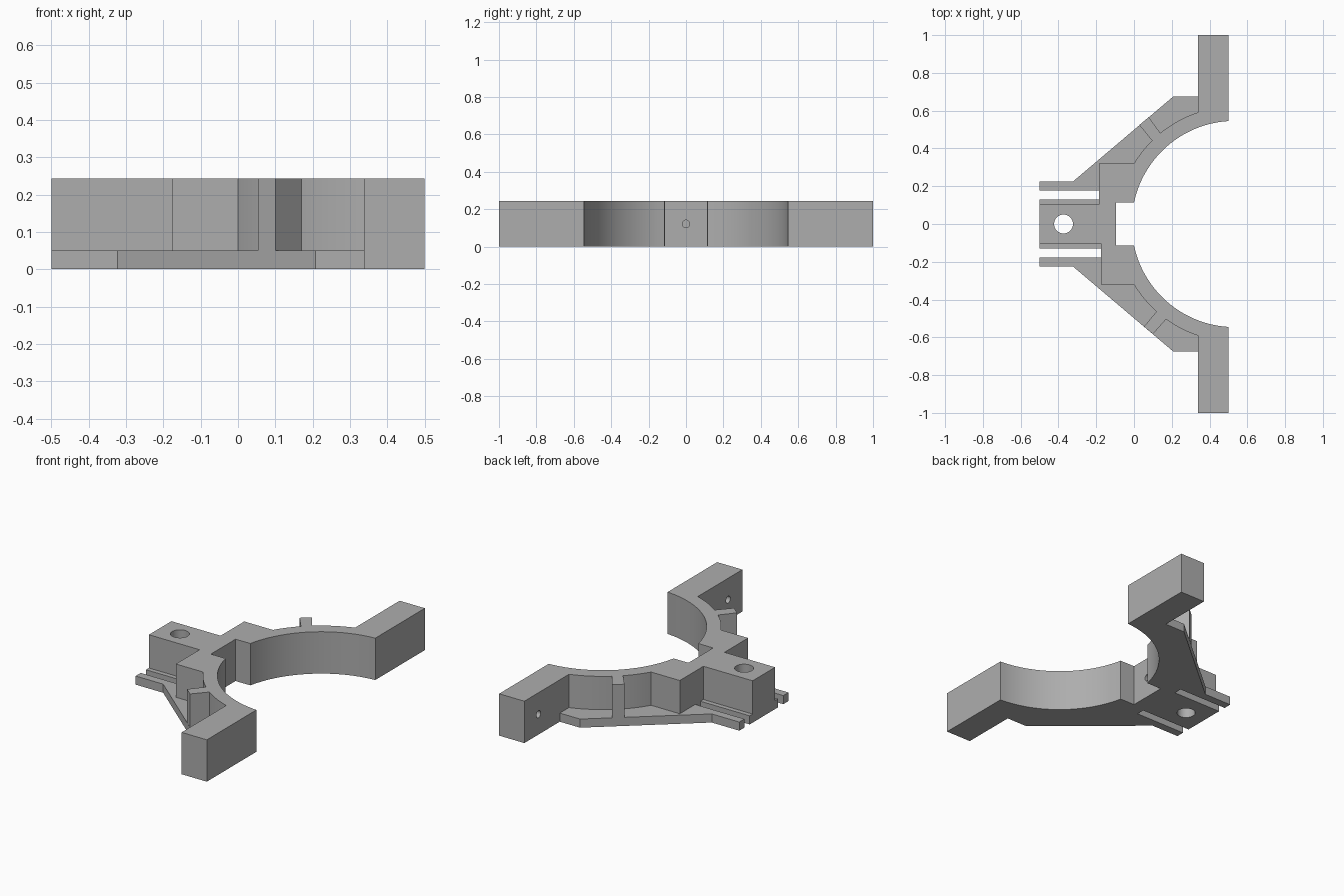
import bpy
import bmesh
from math import atan2, cos, sin, asin, acos, pi, radians
from mathutils import Matrix, Vector

cube = bpy.data.objects.get("Cube")
if cube:
    bpy.data.objects.remove(cube, do_unlink=True)

HEIGHT, PLATE = 0.243, 0.05
CX, R_IN, R_OUT = 0.534, 0.546, 0.6225   # centre and radii of the curved wall
ARM_X, END_X = 0.338, 0.5

grey = bpy.data.materials.new("plain grey")
grey.use_nodes = True
colour = (0.42, 0.42, 0.42, 1)
grey.diffuse_color = colour
grey.node_tree.nodes["Principled BSDF"].inputs["Base Color"].default_value = colour


def finish(name, bm):
    bmesh.ops.recalc_face_normals(bm, faces=bm.faces[:])
    mesh = bpy.data.meshes.new(name)
    bm.to_mesh(mesh)
    bm.free()
    mesh.materials.append(grey)
    obj = bpy.data.objects.new(name, mesh)
    bpy.context.collection.objects.link(obj)
    return obj


def extrude(name, outline, z0, z1):
    bm = bmesh.new()
    face = bm.faces.new([bm.verts.new((x, y, z0)) for x, y in outline])
    made = bmesh.ops.extrude_face_region(bm, geom=[face])["geom"]
    verts = [v for v in made if isinstance(v, bmesh.types.BMVert)]
    bmesh.ops.translate(bm, verts=verts, vec=(0, 0, z1 - z0))
    return finish(name, bm)


def cylinder(name, centre, radius, depth, axis):
    bm = bmesh.new()
    turn = Vector((0, 0, 1)).rotation_difference(Vector(axis)).to_matrix().to_4x4()
    bmesh.ops.create_cone(bm, cap_ends=True, segments=32, radius1=radius,
                          radius2=radius, depth=depth,
                          matrix=Matrix.Translation(centre) @ turn)
    return finish(name, bm)


def arc(radius, x0, x1, steps=28):
    """Upper arc of the ring between two x positions."""
    a0, a1 = (acos((x - CX) / radius) for x in (x0, x1))
    angles = [a0 + (a1 - a0) * i / steps for i in range(steps + 1)]
    return [(CX + radius * cos(a), radius * sin(a)) for a in angles]


def mirror(points):
    return [(x, -y) for x, y in reversed(points)]


def half_body(wall_x):
    return ([(-END_X, 0.103), (wall_x, 0.103), (wall_x, 0.32)]
            + arc(R_OUT, 0, ARM_X)
            + [(ARM_X, 1), (END_X, 1)]
            + arc(R_IN, END_X, 0)
            + [(-0.095, 0.113)])


# Clamp body: centre block, curved walls and straight arms
body = extrude("clamp_body", half_body(-0.184) + mirror(half_body(-0.175)), 0, HEIGHT)

# Vertical hole and blind screw holes
cutters = [cylinder("block_hole", (-0.373, 0, 0.12), 0.05, 1, (0, 0, 1)),
           cylinder("notch_screw_hole", (-0.095, 0, 0.122), 0.02, 0.2, (1, 0, 0))]
for y in (-0.87, 0.87):
    cutters.append(cylinder("arm_screw_hole", (ARM_X, y, 0.118), 0.02, 0.2, (1, 0, 0)))
bpy.context.view_layer.objects.active = body
for cutter in cutters:
    mod = body.modifiers.new("hole", "BOOLEAN")
    mod.operation, mod.solver, mod.object = "DIFFERENCE", "EXACT", cutter
    bpy.ops.object.modifier_apply(modifier=mod.name)
    bpy.data.objects.remove(cutter, do_unlink=True)

# Thin base flanges with slots, and upright ribs
parts = [body]
ribs = {"left": [(0.105, 0.43), (0.028, 0.524), (0.078, 0.566), (0.148, 0.47)],
        "right": [(0.13, 0.45), (0.053, 0.543), (0.1, 0.583), (0.18, 0.493)]}
for side, wall_x, sign in (("left", -0.184, 1), ("right", -0.175, -1)):
    flange = ([(-END_X, 0.225), (-0.323, 0.225), (0.208, 0.675), (ARM_X, 0.675)]
              + arc(R_OUT, ARM_X, 0)
              + [(wall_x, 0.32), (wall_x, 0.178), (-END_X, 0.178)])
    ledge = [(-END_X, 0.103), (wall_x, 0.103), (wall_x, 0.13), (-END_X, 0.13)]
    for label, outline, z0, z1 in (("flange", flange, 0, PLATE),
                                   ("block_ledge", ledge, 0, PLATE),
                                   ("rib", ribs[side], PLATE, HEIGHT)):
        points = [(x, sign * y) for x, y in outline]
        parts.append(extrude(f"{label}_{side}", points, z0, z1))

# Smooth the curves, keep corners sharp
bpy.ops.object.select_all(action="DESELECT")
for obj in parts:
    obj.select_set(True)
bpy.ops.object.shade_smooth_by_angle(angle=radians(30))
